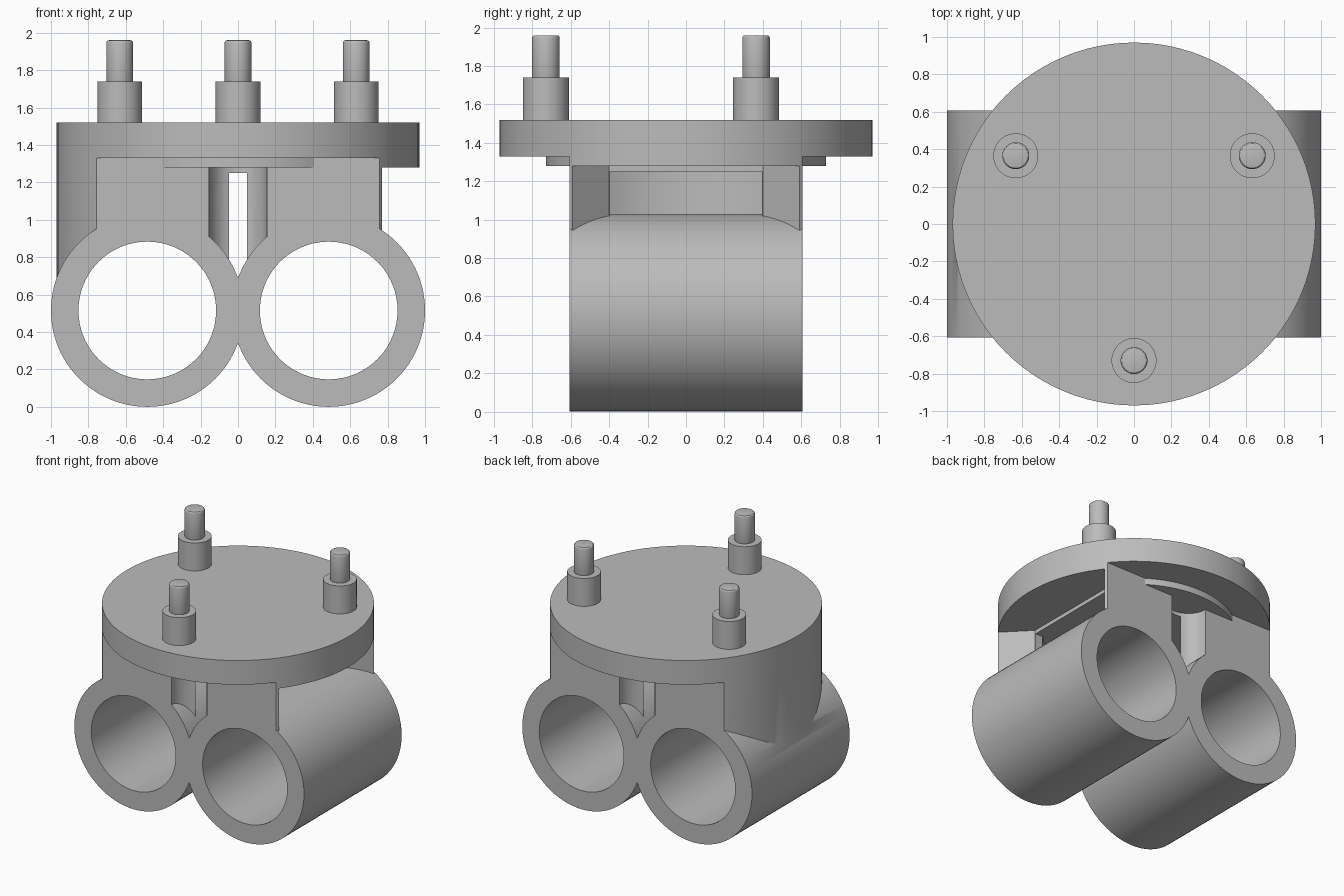
import bpy, bmesh
from math import sin, cos, pi, radians, acos

cube = bpy.data.objects.get("Cube")
if cube:
    bpy.data.objects.remove(cube, do_unlink=True)

grey = bpy.data.materials.new("machined grey")
grey.use_nodes = True
colour = (0.5, 0.5, 0.5, 1)
grey.diffuse_color = colour
grey.node_tree.nodes["Principled BSDF"].inputs["Base Color"].default_value = colour


def circle(r, cx=0, cy=0, n=96):
    return [(cx + r * cos(2 * pi * i / n), cy + r * sin(2 * pi * i / n)) for i in range(n)]


def prism(name, outline, lo, hi, axis="z"):
    """Extrude a flat outline along z (outline is x, y) or along y (outline is x, z)."""
    bm = bmesh.new()
    rings = []
    for h in (lo, hi):
        rings.append([bm.verts.new((a, b, h) if axis == "z" else (a, h, b)) for a, b in outline])
    low, high = rings
    bm.faces.new(low)
    bm.faces.new(high)
    for i in range(len(low)):
        j = (i + 1) % len(low)
        bm.faces.new((low[i], low[j], high[j], high[i]))
    bmesh.ops.recalc_face_normals(bm, faces=bm.faces)
    mesh = bpy.data.meshes.new(name)
    bm.to_mesh(mesh)
    bm.free()
    mesh.materials.append(grey)
    obj = bpy.data.objects.new(name, mesh)
    bpy.context.collection.objects.link(obj)
    return obj


def activate(obj):
    bpy.ops.object.select_all(action="DESELECT")
    obj.select_set(True)
    bpy.context.view_layer.objects.active = obj


def combine(target, tool, operation):
    mod = target.modifiers.new("boolean", "BOOLEAN")
    mod.operation, mod.solver, mod.object = operation, "EXACT", tool
    activate(target)
    bpy.ops.object.modifier_apply(modifier=mod.name)
    bpy.data.objects.remove(tool, do_unlink=True)


def smooth(obj):
    activate(obj)
    bpy.ops.object.shade_smooth_by_angle(angle=radians(30))


DISC_R, HALF_Y = 0.97, 0.607
TUBE_X, TUBE_Z, TUBE_R, BORE_R = 0.485, 0.515, 0.515, 0.368
STEP_Z, DISC_Z, TOP_Z = 1.28, 1.33, 1.52

# Chamber block: the disc outline trimmed flat at front and back
body = prism("manifold_body", circle(DISC_R), TUBE_Z, 1.42)
slab = prism("slab", [(-2, 0), (2, 0), (2, 2), (-2, 2)], -HALF_Y, HALF_Y, "y")
combine(body, slab, "INTERSECT")

# Open side pocket with slanted flanks
flank = [(0.77, 0.8), (0.77, 0.59), (0.585, 0.4)]
pocket = [(1.3, 0.8)] + flank + [(x, -y) for x, y in reversed(flank)] + [(1.3, -0.8)]
combine(body, prism("pocket", pocket, 0.3, STEP_Z), "DIFFERENCE")

# Inner chamber: curved far wall, narrower mouth into the pocket
inner_r, inner_y = 0.825, 0.46
start = acos(-(1 - (inner_y / inner_r) ** 2) ** 0.5)
arc = [start + (2 * pi - 2 * start) * i / 24 for i in range(25)]
chamber = [(inner_r * cos(a), inner_r * sin(a)) for a in arc]
mouth = [(0.45, 0.46), (0.52, 0.395), (0.7, 0.395)]
chamber += [(x, -y) for x, y in mouth] + mouth[::-1]
combine(body, prism("chamber", chamber, 0.3, 1.25), "DIFFERENCE")

# Round grooves in the front and back faces
for side in (-1, 1):
    combine(body, prism("groove", circle(0.155, 0, side * HALF_Y, 48), 0.3, STEP_Z), "DIFFERENCE")

# Stepped boss and mounting disc
combine(body, prism("boss", circle(0.73), STEP_Z, 1.4), "UNION")
combine(body, prism("disc", circle(DISC_R), DISC_Z, TOP_Z), "UNION")

# Twin tubes, bored through after joining
for side in (-1, 1):
    tube = prism("tube", circle(TUBE_R, side * TUBE_X, TUBE_Z), -HALF_Y, HALF_Y, "y")
    combine(body, tube, "UNION")
for side in (-1, 1):
    bore = prism("bore", circle(BORE_R, side * TUBE_X, TUBE_Z), -1, 1, "y")
    combine(body, bore, "DIFFERENCE")
smooth(body)

# Three stepped studs on the disc
for name, angle in (("front", -90), ("left", 30), ("right", 150)):
    x, y = 0.73 * cos(radians(angle)), 0.73 * sin(radians(angle))
    collar = prism(name + "_stud_collar", circle(0.12, x, y, 48), TOP_Z - 0.01, 1.74)
    smooth(collar)
    pin = prism(name + "_stud_pin", circle(0.072, x, y, 48), 1.73, 1.96)
    bevel = pin.modifiers.new("rounded tip", "BEVEL")
    bevel.width, bevel.segments = 0.014, 3
    activate(pin)
    bpy.ops.object.modifier_apply(modifier=bevel.name)
    smooth(pin)
